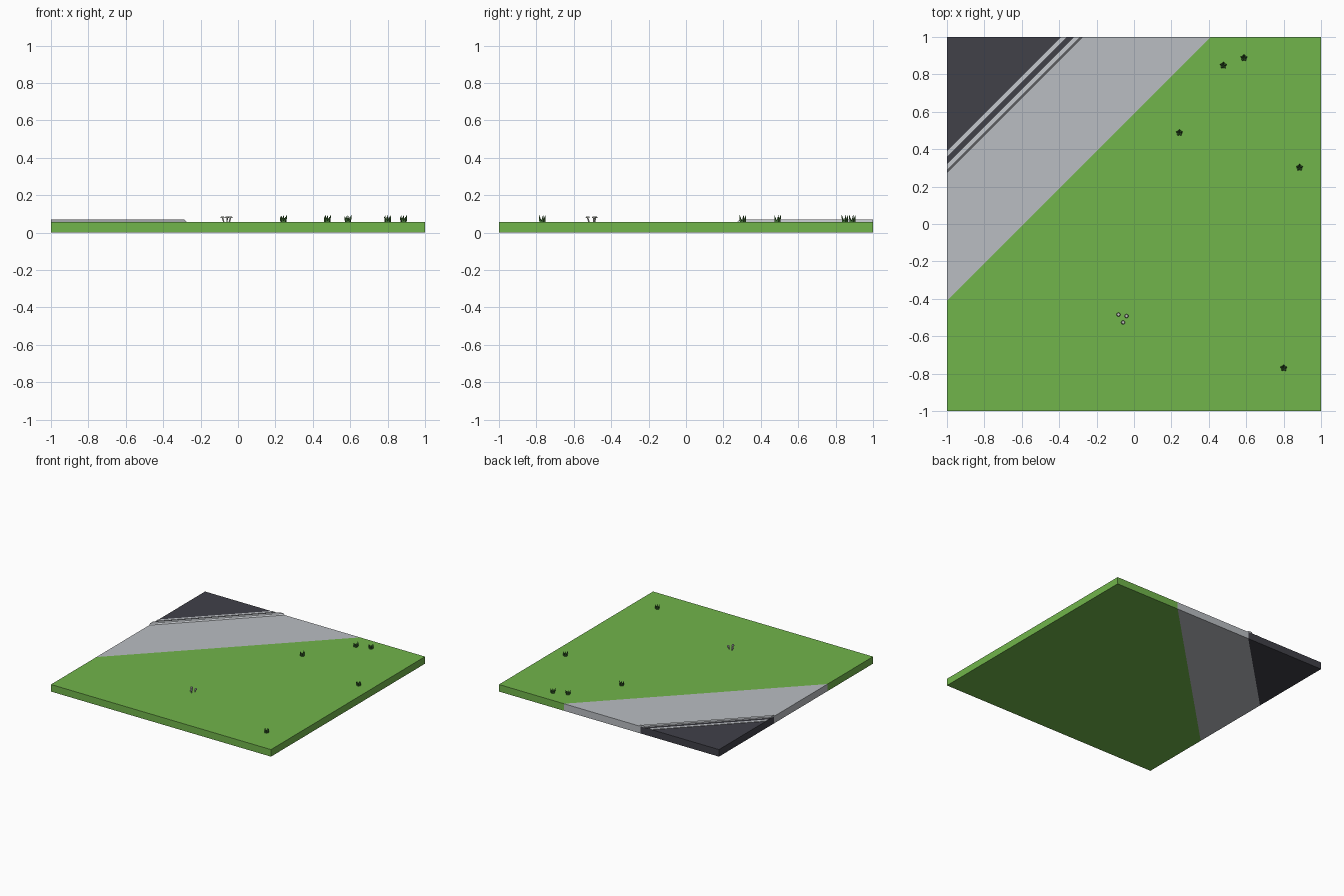
import bpy, bmesh, math
from mathutils import Vector

if "Cube" in bpy.data.objects:
    bpy.data.objects.remove(bpy.data.objects["Cube"])

TOP = 0.058  # height of the ground surface


def mat(name, rgb):
    m = bpy.data.materials.new(name)
    m.diffuse_color = (*rgb, 1)
    m.use_nodes = True
    m.node_tree.nodes["Principled BSDF"].inputs["Base Color"].default_value = m.diffuse_color
    return m


GRASS = mat("grass green", (0.165, 0.46, 0.07))
PAVE = mat("pavement grey", (0.49, 0.51, 0.54))
ROAD = mat("asphalt", (0.052, 0.052, 0.066))
LINE = mat("pale kerb grey", (0.56, 0.58, 0.61))
BLADE = mat("dark leaf green", (0.055, 0.17, 0.035))
CAP = mat("pale mushroom", (0.55, 0.57, 0.52))


def finish(bm, name, m):
    bmesh.ops.recalc_face_normals(bm, faces=bm.faces)
    me = bpy.data.meshes.new(name)
    bm.to_mesh(me)
    bm.free()
    me.materials.append(m)
    ob = bpy.data.objects.new(name, me)
    bpy.context.collection.objects.link(ob)
    return ob


def band(name, m, d0, d1, z0, z1, chamfer=0.0):
    """Diagonal strip d0 < y - x < d1 cut from the square tile.
    chamfer slopes the side that faces the pavement."""
    bm = bmesh.new()
    bmesh.ops.create_cube(bm, size=2)
    for v in bm.verts:
        v.co.z = z1 if v.co.z > 0 else z0
    cuts = []
    if d0 is not None:
        cuts.append((Vector((0, d0, z0)), Vector((1, -1, chamfer))))
    if d1 is not None:
        cuts.append((Vector((0, d1, z0)), Vector((-1, 1, 0))))
    for co, no in cuts:
        geom = bm.verts[:] + bm.edges[:] + bm.faces[:]
        bmesh.ops.bisect_plane(bm, geom=geom, plane_co=co, plane_no=no, clear_outer=True)
        bmesh.ops.holes_fill(bm, edges=[e for e in bm.edges if e.is_boundary])
    return finish(bm, name, m)


def spike(bm, base, tip, r0, r1, sides):
    """Tapered prism from base to tip."""
    base, tip = Vector(base), Vector(tip)
    axis = tip - base
    res = bmesh.ops.create_cone(bm, cap_ends=True, segments=sides,
                                radius1=r0, radius2=r1, depth=axis.length)
    q = axis.to_track_quat('Z', 'Y')
    for v in res["verts"]:
        v.co = q @ v.co + (base + tip) / 2


# Ground: lawn, pavement, road
band("lawn", GRASS, None, 0.59, 0, TOP)
band("pavement", PAVE, 0.59, 1.285, 0, TOP)
band("road", ROAD, 1.285, None, 0, TOP)

# Raised kerb and painted road line
band("kerb", LINE, 1.275, 1.322, TOP, 0.069, chamfer=1.0)
band("road_line", LINE, 1.36, 1.39, TOP, 0.061)

# Grass tufts: five leaning blades each
for i, (x, y) in enumerate([(0.478, 0.848), (0.588, 0.888), (0.243, 0.488),
                            (0.885, 0.302), (0.8, -0.77)]):
    bm = bmesh.new()
    for k in range(5):
        a = math.radians(90 + 72 * k)
        c, s = math.cos(a), math.sin(a)
        h = 0.036 if k % 2 == 0 else 0.028
        spike(bm, (x + 0.009 * c, y + 0.009 * s, TOP - 0.002),
              (x + 0.019 * c, y + 0.019 * s, TOP + h), 0.009, 0.0005, 4)
    finish(bm, f"grass_tuft_{i + 1}", BLADE)

# Small mushrooms: thin stem with a flat cap
for i, (x, y) in enumerate([(-0.083, -0.484), (-0.04, -0.492), (-0.058, -0.526)]):
    bm = bmesh.new()
    spike(bm, (-0.061 + (x + 0.061) * 0.7, -0.501 + (y + 0.501) * 0.7, TOP - 0.002),
          (x, y, 0.08), 0.004, 0.004, 6)
    finish(bm, f"mushroom_stem_{i + 1}", CAP)
    bm = bmesh.new()
    spike(bm, (x, y, 0.078), (x, y, 0.087), 0.011, 0.008, 8)
    finish(bm, f"mushroom_cap_{i + 1}", CAP)
